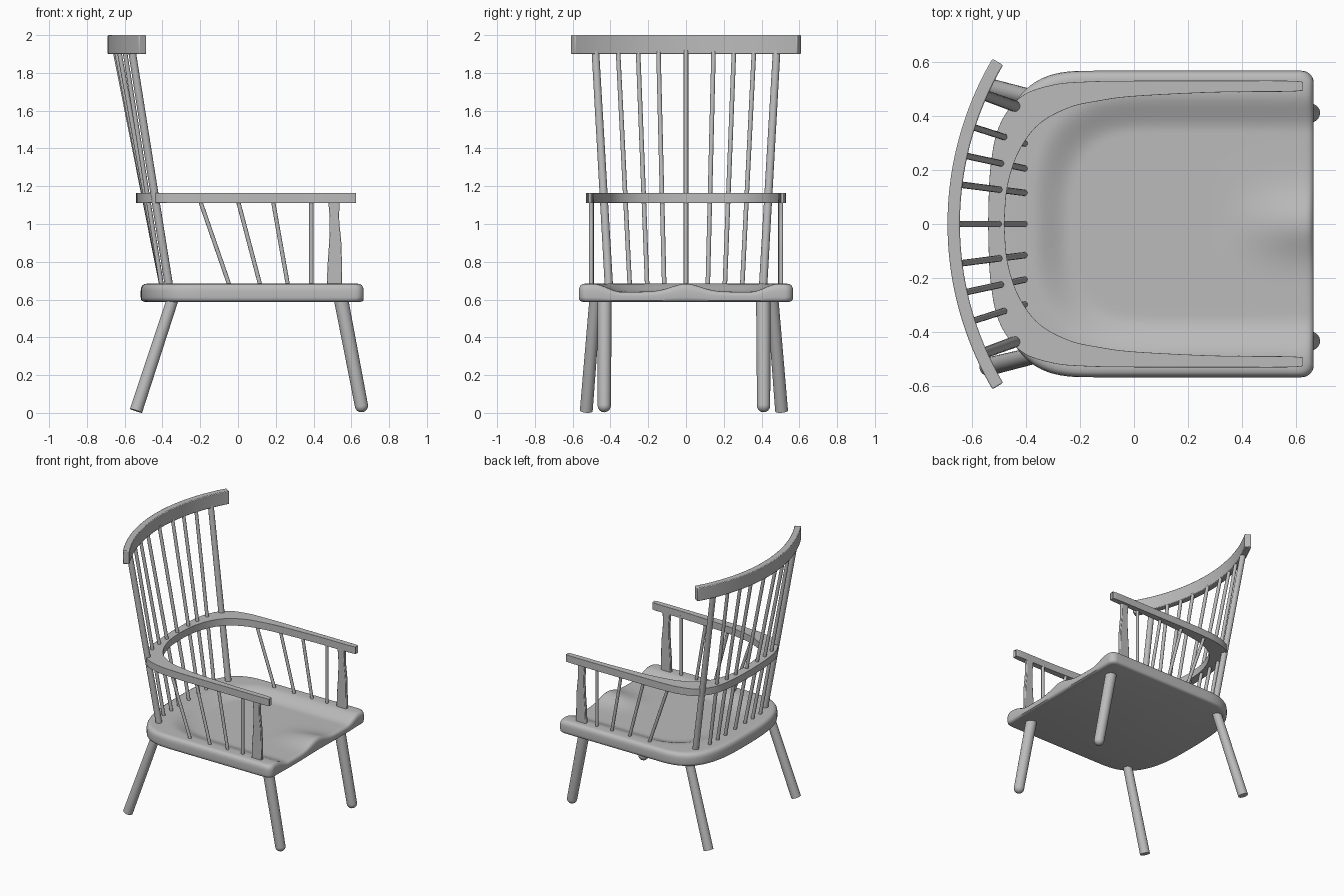
import bpy, bmesh, math
from mathutils import Vector

cube = bpy.data.objects.get("Cube")
if cube:
    bpy.data.objects.remove(cube)

wood = bpy.data.materials.new("grey_wood")
wood.use_nodes = True
GREY = (0.5, 0.5, 0.5, 1)
wood.diffuse_color = GREY
wood.node_tree.nodes["Principled BSDF"].inputs["Base Color"].default_value = GREY


def finish(name, bm, bevel=0):
    """Turn a bmesh into a smooth-shaded wooden object."""
    bmesh.ops.recalc_face_normals(bm, faces=bm.faces)
    mesh = bpy.data.meshes.new(name)
    bm.to_mesh(mesh)
    bm.free()
    obj = bpy.data.objects.new(name, mesh)
    bpy.context.collection.objects.link(obj)
    mesh.materials.append(wood)
    if bevel:
        mod = obj.modifiers.new("soft_edges", "BEVEL")
        mod.width, mod.segments, mod.angle_limit = bevel, 2, math.radians(50)
    bpy.ops.object.select_all(action="DESELECT")
    obj.select_set(True)
    bpy.context.view_layer.objects.active = obj
    bpy.ops.object.shade_smooth_by_angle(angle=math.radians(40))
    return obj


def skin(bm, rings):
    """Bridge closed rings of points and cap both ends."""
    loops = [[bm.verts.new(p) for p in ring] for ring in rings]
    n = len(loops[0])
    for a, b in zip(loops, loops[1:]):
        for i in range(n):
            j = (i + 1) % n
            bm.faces.new((a[i], a[j], b[j], b[i]))
    bm.faces.new(loops[0])
    bm.faces.new(loops[-1])


def rod(name, start, end, r0, r1, round_end=False, sides=20):
    """Tapered turned rod, optionally with a domed end."""
    a, b = Vector(start), Vector(end)
    axis = b - a
    length = axis.length
    turn = axis.to_track_quat("Z", "Y")
    profile = [(0, r0)]
    if round_end:
        for k in range(7):
            t = k / 6 * math.radians(80)
            profile.append((length - r1 * (1 - math.sin(t)), r1 * math.cos(t)))
    else:
        profile.append((length, r1))
    rings = []
    for h, r in profile:
        angles = [math.tau * i / sides for i in range(sides)]
        rings.append([a + turn @ Vector((r * math.cos(t), r * math.sin(t), h)) for t in angles])
    bm = bmesh.new()
    skin(bm, rings)
    return finish(name, bm)


def spline(points, steps=6):
    """Smooth curve through the given plan points."""
    pts = [Vector(p) for p in points]
    pts = [2 * pts[0] - pts[1]] + pts + [2 * pts[-1] - pts[-2]]
    out = []
    for p, q, r, s in zip(pts, pts[1:], pts[2:], pts[3:]):
        for k in range(steps):
            t = k / steps
            out.append(0.5 * (2 * q + (r - p) * t + (2 * p - 5 * q + 4 * r - s) * t * t
                              + (3 * q - p - 3 * r + s) * t ** 3))
    return out + [pts[-2]]


def mirrored(half):
    """Extend a plan curve that ends on y = 0 to the other side."""
    return half + [Vector((p[0], -p[1])) for p in reversed(half[:-1])]


def rail(name, outer, inner, z0, z1, bevel):
    """Flat band between two plan curves."""
    rings = [[(o[0], o[1], z0), (i[0], i[1], z0), (i[0], i[1], z1), (o[0], o[1], z1)]
             for o, i in zip(outer, inner)]
    bm = bmesh.new()
    skin(bm, rings)
    return finish(name, bm, bevel)


def smoothstep(t):
    t = min(1, max(0, t))
    return t * t * (3 - 2 * t)


# Seat: rounded plan, dished top with a raised ridge at the front
def seat_top(x, y):
    q = ((max(0, 0.1 - x) / 0.48) ** 3 + (abs(y) / 0.49) ** 3) ** (1 / 3)
    ridge = math.exp(-(y / 0.11) ** 2) * smoothstep((x - 0.3) / 0.36)
    return 0.684 - 0.043 * smoothstep((1 - q) / 0.3) * (1 - ridge)


FRONT, HALF, CORNER = 0.665, 0.567, 0.045
half = [Vector((FRONT, (HALF - CORNER) * i / 24)) for i in range(24)]
for i in range(9):
    t = i / 8 * math.pi / 2
    half.append(Vector((FRONT - CORNER + CORNER * math.cos(t), HALF - CORNER + CORNER * math.sin(t))))
half += [Vector((0.62 - 0.77 * i / 14, HALF)) for i in range(1, 14)]
for i in range(33):
    t = i / 32 * math.pi / 2
    half.append(Vector((-0.15 - 0.365 * math.sin(t) ** (2 / 3), HALF * math.cos(t) ** (2 / 3))))
half[-1].y = 0
outline = half + [Vector((p.x, -p.y)) for p in reversed(half[1:-1])]

# (inset scale, height fraction) from underside over the rim to the middle
profile = [(0.965, 0), (0.985, 0.04), (0.997, 0.12), (1, 0.25), (1, 0.62),
           (0.996, 0.78), (0.985, 0.91), (0.968, 0.98)]
profile += [(0.945 * (1 - k / 32), 1) for k in range(32)]
MID, BASE = 0.1, 0.588
rings = []
for s, f in profile:
    ring = []
    for p in outline:
        x, y = MID + (p.x - MID) * s, p.y * s
        ring.append((x, y, BASE + f * (seat_top(x, y) - BASE)))
    rings.append(ring)
bm = bmesh.new()
skin(bm, rings)
finish("seat", bm)

# Arm rail wrapping round the back
arm_outer = mirrored(spline([(0.615, 0.513), (0.6, 0.529), (0.3, 0.53), (0, 0.53), (-0.17, 0.527),
                             (-0.3, 0.515), (-0.42, 0.47), (-0.5, 0.36), (-0.532, 0.2), (-0.54, 0)]))
arm_inner = mirrored(spline([(0.615, 0.507), (0.6, 0.491), (0.3, 0.487), (0, 0.472), (-0.13, 0.455),
                             (-0.24, 0.43), (-0.35, 0.37), (-0.425, 0.27), (-0.468, 0.14), (-0.48, 0)]))
rail("arm_rail", arm_outer, arm_inner, 1.112, 1.165, 0.006)

# Curved crest rail
CX, R, SPAN = 0.518, 1.185, math.radians(30.4)
arcs = []
for r in (R + 0.023, R - 0.023):
    arcs.append([(CX - r * math.cos(t), r * math.sin(t))
                 for t in (SPAN * (k / 24 - 1) for k in range(49))])
rail("crest_rail", arcs[0], arcs[1], 1.9, 2.0, 0.005)

# Back spindles
rod("back_spindle_middle", (-0.402, 0, 0.66), (-0.652, 0, 1.92), 0.012, 0.012)
LEG_SHIFT = -0.011
for side, label in ((1, "left"), (-1, "right")):
    for n, (low, high, x) in enumerate(((0.115, 0.146, -0.645), (0.205, 0.254, -0.63),
                                        (0.297, 0.36, -0.6)), 1):
        rod(f"back_spindle_{label}_{n}", (-0.402, side * low, 0.66), (x, side * high, 1.92), 0.012, 0.012)
    rod(f"back_post_{label}", (-0.362, side * 0.407, 0.65), (-0.562, side * 0.48, 1.92), 0.022, 0.02)

    # Spindles under the arms
    for n, (low, high) in enumerate(((-0.04, -0.203), (0.122, -0.002), (0.267, 0.184), (0.388, 0.388)), 1):
        rod(f"arm_spindle_{label}_{n}", (low, side * 0.498, 0.66), (high, side * 0.498, 1.13), 0.011, 0.011)

    # Shaped flat arm support
    front = spline([(0.552, 0.66), (0.55, 0.78), (0.547, 0.9), (0.536, 1.02), (0.538, 1.13)])
    back = spline([(0.47, 0.66), (0.474, 0.78), (0.482, 0.9), (0.485, 1.02), (0.477, 1.13)])
    y0, y1 = side * 0.489, side * 0.513
    bm = bmesh.new()
    skin(bm, [[(f.x, y0, f.y), (f.x, y1, f.y), (b.x, y1, b.y), (b.x, y0, b.y)]
              for f, b in zip(front, back)])
    finish(f"arm_support_{label}", bm, 0.004)

    # Splayed legs
    rod(f"front_leg_{label}", (0.542, side * 0.42 + LEG_SHIFT, 0.62),
        (0.66, side * 0.422 + LEG_SHIFT, 0.004), 0.038, 0.035, True, 28)
    rod(f"back_leg_{label}", (-0.34, side * 0.468 + LEG_SHIFT, 0.62),
        (-0.54, side * 0.517 + LEG_SHIFT, 0.011), 0.031, 0.034, False, 28)
